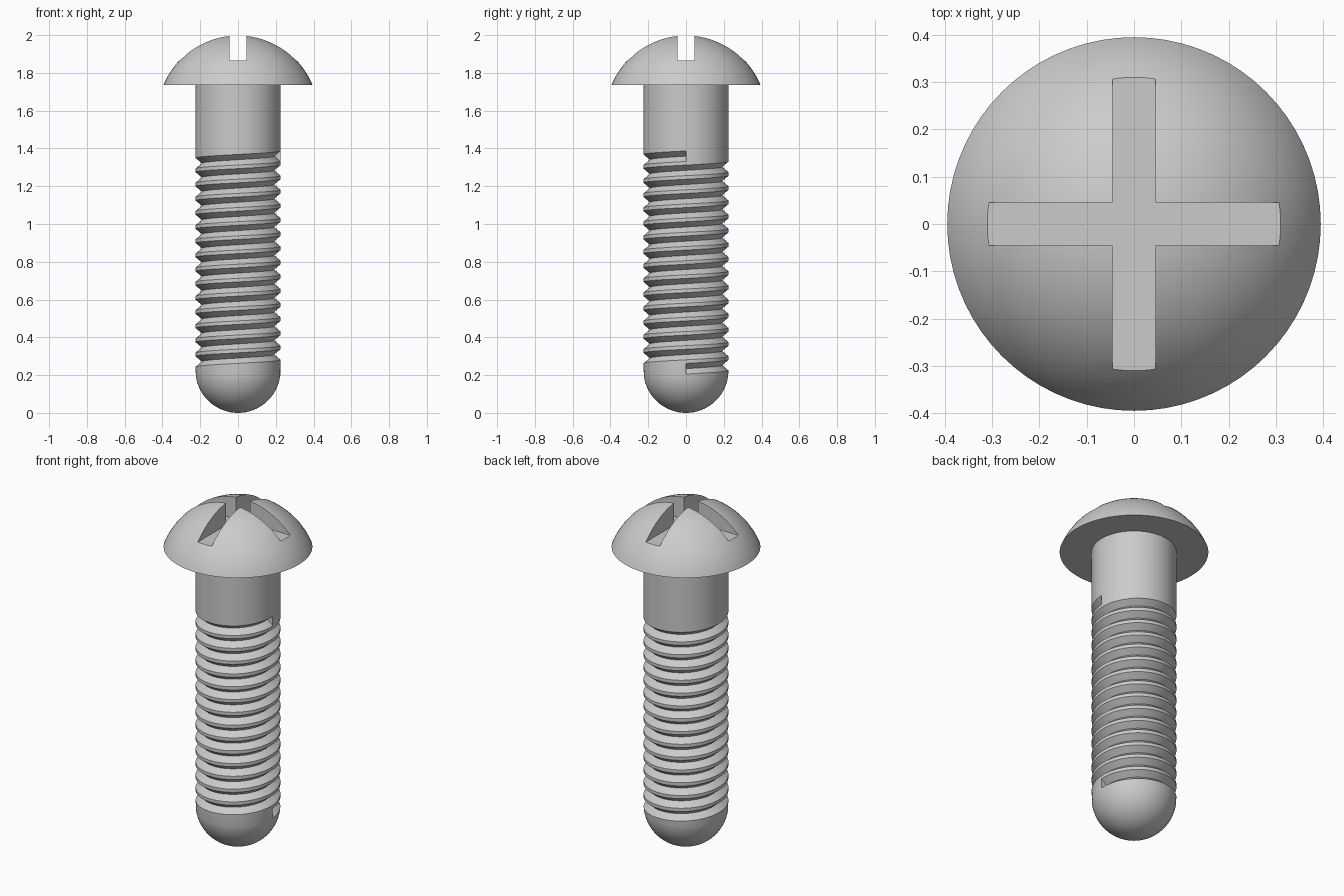
import bpy, bmesh
from math import sin, cos, pi, sqrt, radians
from mathutils import Matrix, Vector

default = bpy.data.objects.get("Cube")
if default:
    bpy.data.objects.remove(default, do_unlink=True)

SEGMENTS = 72
RADIUS = 0.225
NECK_Z = 1.735
TURNS, PITCH, GROOVE_START = 15, 0.075, 0.234
GROOVE_HALF, GROOVE_DEPTH = 0.028, 0.034

steel = bpy.data.materials.new("steel_grey")
steel.use_nodes = True
colour = (0.6, 0.6, 0.6, 1)
steel.diffuse_color = colour
steel.node_tree.nodes["Principled BSDF"].inputs["Base Color"].default_value = colour


def make_object(name, bm):
    bmesh.ops.recalc_face_normals(bm, faces=bm.faces[:])
    mesh = bpy.data.meshes.new(name)
    bm.to_mesh(mesh)
    bm.free()
    mesh.materials.append(steel)
    obj = bpy.data.objects.new(name, mesh)
    bpy.context.collection.objects.link(obj)
    return obj


def smooth(obj):
    bpy.ops.object.select_all(action='DESELECT')
    obj.select_set(True)
    bpy.context.view_layer.objects.active = obj
    bpy.ops.object.shade_smooth_by_angle(angle=radians(30))


def vert(bm, step, r, z):
    a = 2 * pi * step / SEGMENTS
    return bm.verts.new((r * cos(a), r * sin(a), z))


def ring(bm, r, z):
    return [vert(bm, i, r, z) for i in range(SEGMENTS)]


def bridge(bm, a, b):
    for i in range(SEGMENTS):
        j = (i + 1) % SEGMENTS
        bm.faces.new((a[i], a[j], b[j], b[i]))


# Shank: helical V groove, plain neck and rounded tip in one closed skin
bm = bmesh.new()
steps = TURNS * SEGMENTS
low, root, high = [], [], []
for k in range(steps + 1):
    z = GROOVE_START + PITCH * k / SEGMENTS
    low.append(vert(bm, k, RADIUS, z - GROOVE_HALF))
    root.append(vert(bm, k, RADIUS - GROOVE_DEPTH, z))
    high.append(vert(bm, k, RADIUS, z + GROOVE_HALF))
for k in range(steps):
    bm.faces.new((low[k], low[k + 1], root[k + 1], root[k]))
    bm.faces.new((root[k], root[k + 1], high[k + 1], high[k]))
    if k < steps - SEGMENTS:
        n = k + SEGMENTS
        bm.faces.new((high[k], high[k + 1], low[n + 1], low[n]))
for k in (0, steps):
    bm.faces.new((low[k], root[k], high[k]))

# Rounded tip, joined to the first turn
tip_angle = 0.13
rings = []
for i in range(16):
    a = tip_angle + (pi / 2 - tip_angle) * i / 16
    rings.append(ring(bm, RADIUS * cos(a), RADIUS * (1 - sin(a))))
for a, b in zip(rings, rings[1:]):
    bridge(bm, a, b)
pole = bm.verts.new((0, 0, 0))
for i in range(SEGMENTS):
    bm.faces.new((rings[-1][i], rings[-1][(i + 1) % SEGMENTS], pole))
edge = rings[0]
for k in range(SEGMENTS - 1):
    bm.faces.new((edge[k], edge[k + 1], low[k + 1], low[k]))
bm.faces.new((edge[-1], edge[0], low[0], high[0], low[SEGMENTS], low[SEGMENTS - 1]))

# Plain neck, joined to the last turn
top = ring(bm, RADIUS, NECK_Z)
first = steps - SEGMENTS
bm.faces.new((high[first], high[first + 1], top[1], top[0], high[steps], low[steps]))
for k in range(1, SEGMENTS):
    bm.faces.new((high[first + k], high[first + k + 1], top[(k + 1) % SEGMENTS], top[k]))
bm.faces.new(top)
smooth(make_object("threaded_shank", bm))

# Domed head: a spherical cap
HEAD_R, HEAD_H = 0.395, 2 - NECK_Z
dome_r = (HEAD_R ** 2 + HEAD_H ** 2) / (2 * HEAD_H)
bm = bmesh.new()
rings = []
for i in range(20):
    r = HEAD_R * sin(pi / 2 * (1 - i / 20))
    rings.append(ring(bm, r, 2 - dome_r + sqrt(dome_r ** 2 - r ** 2)))
for a, b in zip(rings, rings[1:]):
    bridge(bm, a, b)
bm.faces.new(rings[0])
pole = bm.verts.new((0, 0, 2))
for i in range(SEGMENTS):
    bm.faces.new((rings[-1][i], rings[-1][(i + 1) % SEGMENTS], pole))
head = make_object("domed_head", bm)

# Cross slot cut through the head
for size in ((1, 0.091, 0.3), (0.091, 1, 0.3)):
    bm = bmesh.new()
    bmesh.ops.create_cube(bm, size=1, matrix=Matrix.LocRotScale(Vector((0, 0, 2.016)), None, Vector(size)))
    cutter = make_object("slot_cutter", bm)
    cutter.hide_render = True
    mod = head.modifiers.new("slot", 'BOOLEAN')
    mod.operation = 'DIFFERENCE'
    mod.solver = 'EXACT'
    mod.object = cutter
    bpy.context.view_layer.objects.active = head
    bpy.ops.object.modifier_apply(modifier=mod.name)
    bpy.data.objects.remove(cutter, do_unlink=True)
smooth(head)
